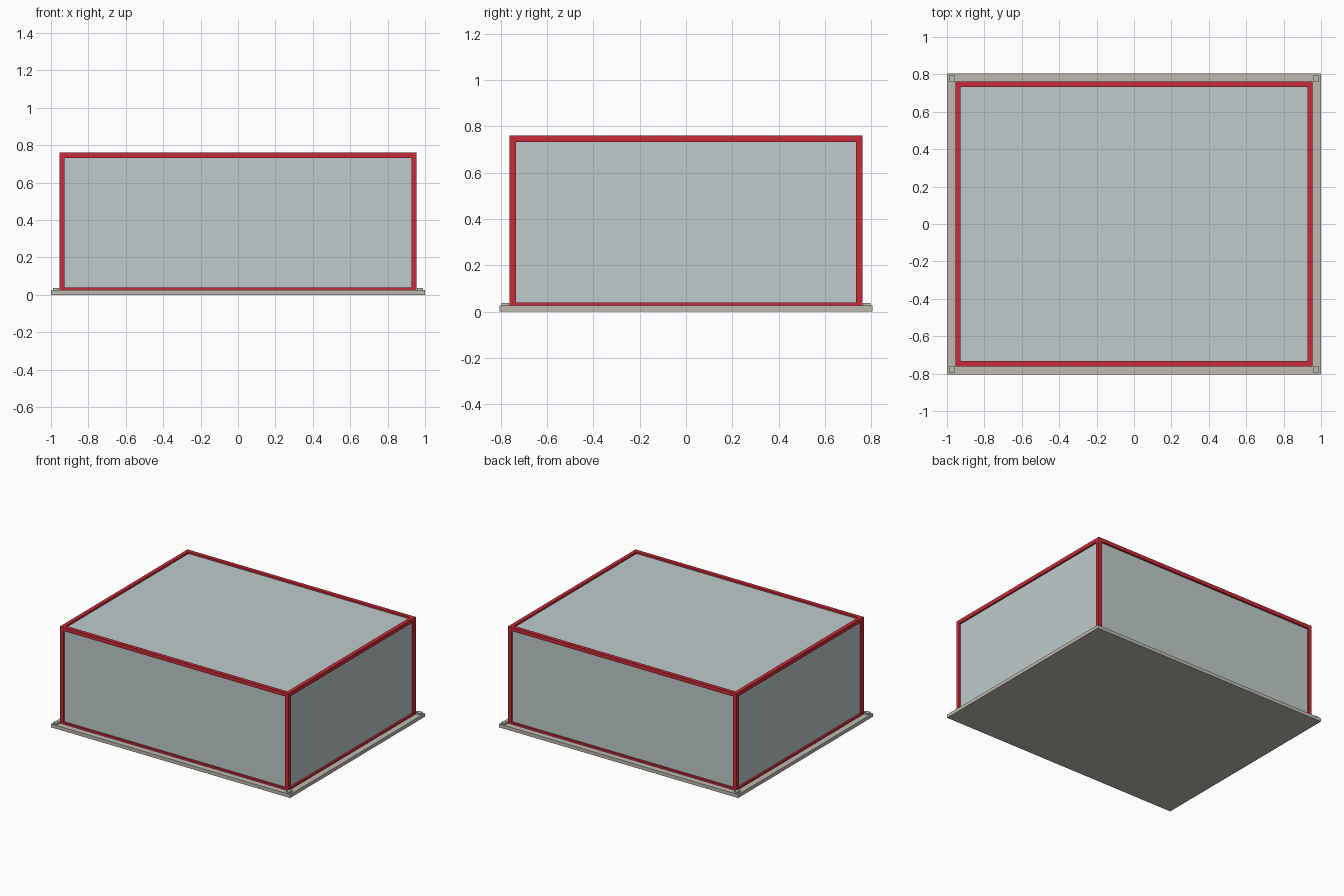
import bpy
from mathutils import Vector

old = bpy.data.objects.get("Cube")
if old:
    bpy.data.objects.remove(old, do_unlink=True)


def material(name, color):
    mat = bpy.data.materials.new(name)
    mat.use_nodes = True
    mat.diffuse_color = (*color, 1)
    mat.node_tree.nodes["Principled BSDF"].inputs["Base Color"].default_value = (*color, 1)
    return mat


stone = material("warm grey stone", (0.52, 0.49, 0.44))
red = material("red frame paint", (0.59, 0.024, 0.044))
glass = material("pale grey glass", (0.52, 0.60, 0.60))


def box(name, low, high, mat):
    """Axis-aligned box between two corners."""
    low, high = Vector(low), Vector(high)
    bpy.ops.mesh.primitive_cube_add(size=1, location=(low + high) / 2)
    obj = bpy.context.object
    obj.name = name
    obj.scale = high - low
    bpy.ops.object.transform_apply(location=False, rotation=False, scale=True)
    obj.data.materials.append(mat)
    return obj


def bar(name, x, y, z, half):
    """Frame bar with its centre at x, y, z and the given half sizes."""
    c, h = Vector((x, y, z)), Vector(half)
    return box(name, c - h, c + h, red)


BASE_X, BASE_Y, BASE_TOP = 1.0, 0.805, 0.026
X, Y, TOP = 0.955, 0.761, 0.76      # outer faces of the frame
H = 0.014                           # half the bar thickness
LOW = BASE_TOP - H                  # sill bars are sunk into the base
RECESS, THICK = 0.014, 0.008        # glass set back from the frame faces

# Base slab
box("base_slab", (-BASE_X, -BASE_Y, 0), (BASE_X, BASE_Y, BASE_TOP), stone)

mid_z = (TOP + LOW) / 2
for sx, side in ((-1, "right"), (1, "left")):
    for sy, end in ((-1, "front"), (1, "back")):
        # Corner pads and posts
        cx, cy = sx * (X + 0.018), sy * (Y + 0.018)
        p = Vector((0.016, 0.016, 0))
        box(f"corner_pad_{end}_{side}", Vector((cx, cy, BASE_TOP - 0.01)) - p,
            Vector((cx, cy, 0.037)) + p, stone)
        bar(f"corner_post_{end}_{side}", sx * (X - H), sy * (Y - H), mid_z,
            (H, H, (TOP - LOW) / 2))

# Horizontal bars between the posts, at the sill and at the top
for z, level in ((LOW + H, "sill"), (TOP - H, "top")):
    for s, end, side in ((-1, "front", "right"), (1, "back", "left")):
        bar(f"{level}_bar_{end}", 0, s * (Y - H), z, (X - 2 * H, H, H))
        bar(f"{level}_bar_{side}", s * (X - H), 0, z, (H, Y - 2 * H, H))

# Glass panels, held in the middle of the bars
gx, gy, gz = X - RECESS, Y - RECESS, TOP - RECESS
for s, end, side in ((-1, "front", "right"), (1, "back", "left")):
    ya, yb = sorted((s * gy, s * (gy - THICK)))
    box(f"glass_{end}", (-gx, ya, LOW + H), (gx, yb, gz), glass)
    xa, xb = sorted((s * gx, s * (gx - THICK)))
    box(f"glass_{side}", (xa, -gy + THICK, LOW + H), (xb, gy - THICK, gz), glass)
box("glass_top", (-gx + THICK, -gy + THICK, gz - THICK), (gx - THICK, gy - THICK, gz), glass)
